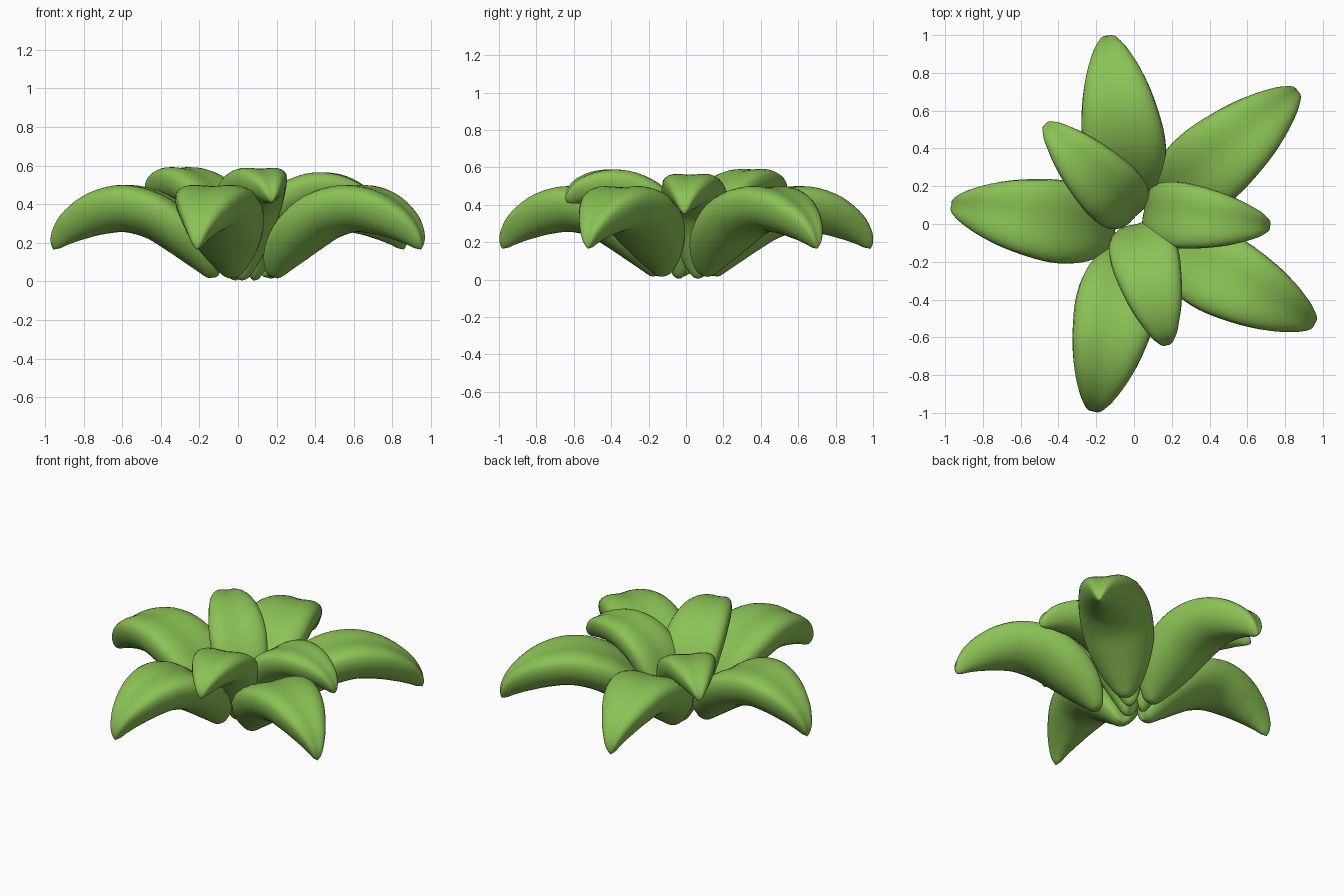
import bpy, bmesh, math
from mathutils import Vector

cube = bpy.data.objects.get("Cube")
if cube:
    bpy.data.objects.remove(cube, do_unlink=True)

# Leaf green, the only colour
green = bpy.data.materials.new("leaf_green")
green.use_nodes = True
green.diffuse_color = (0.26, 0.54, 0.09, 1)
green.node_tree.nodes["Principled BSDF"].inputs["Base Color"].default_value = green.diffuse_color

# Midrib paths: distance along the leaf (share of its length), height
OUTER_PATH = [(0, .02), (.01, .04), (.08, .14), (.2, .25), (.36, .345), (.54, .385),
              (.71, .36), (.85, .3), (.93, .24), (.97, .19), (.985, .165)]
INNER_PATH = [(0, .005), (.01, .03), (.05, .15), (.13, .29), (.27, .41), (.47, .475),
              (.67, .485), (.84, .46), (.93, .425), (.975, .395), (.99, .38)]
# Half width and half thickness at each path point
WIDTH = [0, .055, .14, .2, .22, .2, .16, .105, .06, .027, 0]
THICK = [0, .04, .09, .12, .13, .13, .12, .095, .065, .032, 0]
STEPS = 4
SIDES = 28


def spline(points):
    """Smooth curve through the points."""
    pts = [Vector(p) for p in points]
    out = []
    for i in range(len(pts) - 1):
        a, b, c, d = pts[max(i - 1, 0)], pts[i], pts[i + 1], pts[min(i + 2, len(pts) - 1)]
        for k in range(STEPS):
            t = k / STEPS
            out.append(b + (c - a) * t / 2 + (a * 2 - b * 5 + c * 4 - d) * t * t / 2
                       + (b * 3 - a - c * 3 + d) * t ** 3 / 2)
    return out + [pts[-1]]


def section(angle):
    """Plump cross-section: rounded keel below, faint groove on top."""
    u, s = math.cos(angle), math.sin(angle)
    if s < 0:
        return u, .3 + 1.3 * s
    return u, .3 + .72 * s ** .65 - .18 * math.exp(-(u / .5) ** 2)


def leaf(name, base, tip, path, size, lift):
    base, tip = Vector((*base, 0)), Vector((*tip, 0))
    length = (tip - base).length
    out = (tip - base).normalized()
    up = Vector((0, 0, 1))
    side = up.cross(out)
    rows = spline([(s * length, z + lift * s * s, w * size, h * size)
                   for (s, z), w, h in zip(path, WIDTH, THICK)])
    bm = bmesh.new()
    rings = []
    for i, (r, z, w, h) in enumerate(rows):
        centre = base + out * r + up * z
        if i in (0, len(rows) - 1):
            rings.append([bm.verts.new(centre)] * SIDES)
            continue
        before, after = rows[i - 1], rows[i + 1]
        tangent = (out * (after[0] - before[0]) + up * (after[1] - before[1])).normalized()
        normal = tangent.cross(side)
        ring = []
        for k in range(SIDES):
            u, v = section(math.tau * k / SIDES)
            ring.append(bm.verts.new(centre + side * u * w + normal * v * h))
        rings.append(ring)
    # Skin between rings, closing to a point at both ends
    for lower, upper in zip(rings, rings[1:]):
        for k in range(SIDES):
            j = (k + 1) % SIDES
            corners = dict.fromkeys((lower[k], lower[j], upper[j], upper[k]))
            bm.faces.new(list(corners)).smooth = True
    bmesh.ops.recalc_face_normals(bm, faces=bm.faces)
    mesh = bpy.data.meshes.new(name)
    bm.to_mesh(mesh)
    bm.free()
    mesh.materials.append(green)
    bpy.context.collection.objects.link(bpy.data.objects.new(name, mesh))


# Outer whorl of large leaves
leaf("outer_leaf_back", (-.01, .14), (-.14, 1), OUTER_PATH, 1, 0)
leaf("outer_leaf_back_left", (.15, .1), (.87, .71), OUTER_PATH, 1, 0)
leaf("outer_leaf_front_left", (.18, -.12), (.96, -.53), OUTER_PATH, 1, 0)
leaf("outer_leaf_front", (-.03, -.15), (-.215, -.995), OUTER_PATH, 1, 0)
leaf("outer_leaf_right", (-.12, -.03), (-.97, .1), OUTER_PATH, 1, 0)

# Inner whorl of small raised leaves
leaf("inner_leaf_back_right", (-.01, .06), (-.47, .53), INNER_PATH, .79, .05)
leaf("inner_leaf_left", (.08, .065), (.72, -.01), INNER_PATH, .8, -.03)
leaf("inner_leaf_front", (.02, -.03), (.175, -.64), INNER_PATH, .83, .03)
